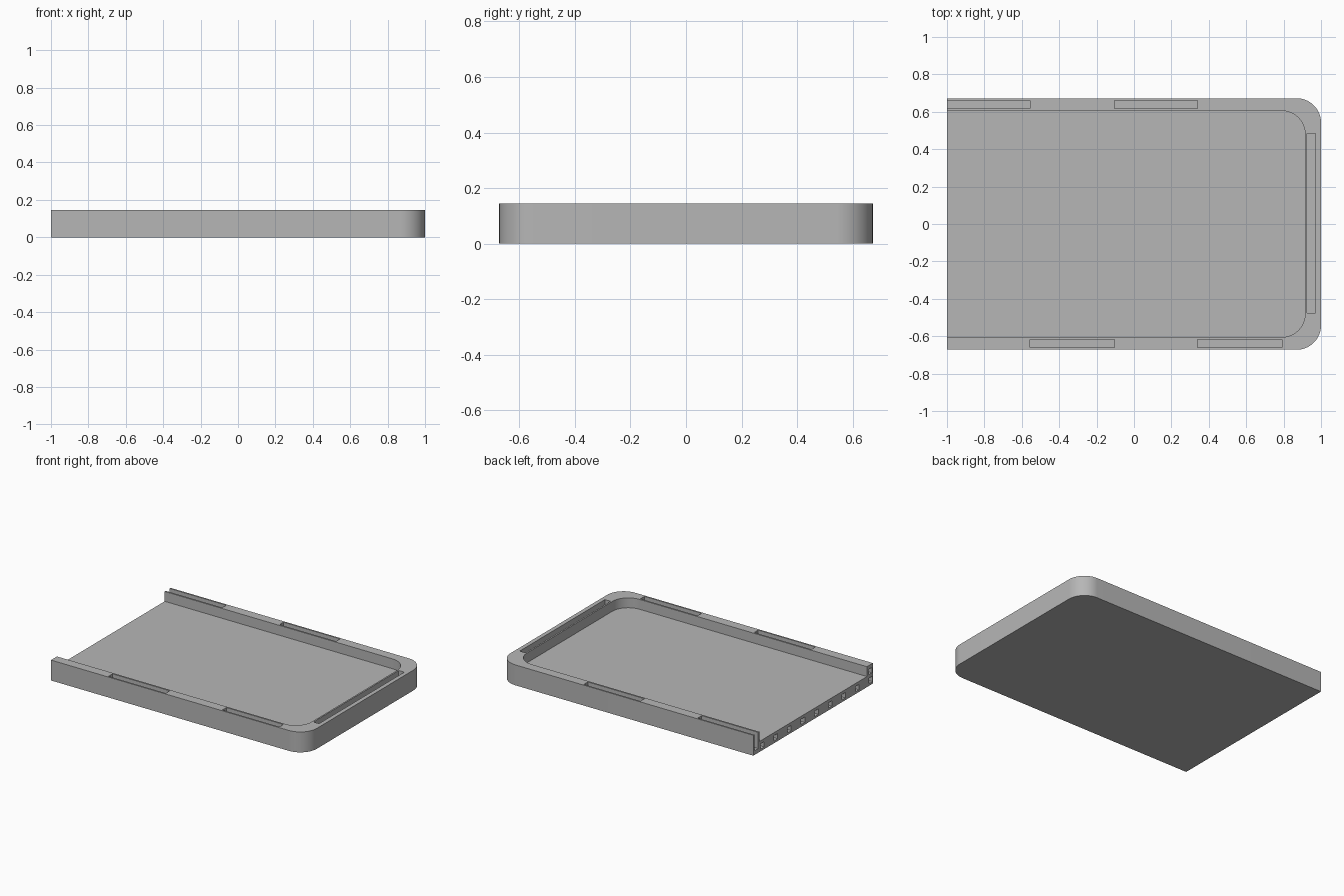
import bpy, bmesh, math

if "Cube" in bpy.data.objects:
    bpy.data.objects.remove(bpy.data.objects["Cube"])

HEIGHT, FLOOR, SLOT_FLOOR = 0.145, 0.075, 0.03

grey = bpy.data.materials.new("plain grey")
grey.use_nodes = True
grey.diffuse_color = (0.47, 0.47, 0.47, 1)
grey.node_tree.nodes["Principled BSDF"].inputs["Base Color"].default_value = (0.47, 0.47, 0.47, 1)


def add_prism(bm, points, z0, z1):
    """Closed prism over a counter-clockwise outline."""
    low = [bm.verts.new((x, y, z0)) for x, y in points]
    high = [bm.verts.new((x, y, z1)) for x, y in points]
    bm.faces.new(low[::-1])
    bm.faces.new(high)
    for i in range(len(points)):
        j = (i + 1) % len(points)
        bm.faces.new((low[i], low[j], high[j], high[i]))


def add_box(bm, x0, x1, y0, y1, z0, z1):
    add_prism(bm, [(x0, y0), (x1, y0), (x1, y1), (x0, y1)], z0, z1)


def half_rounded(x0, x1, half_y, radius, steps=24):
    """Rectangle with its two +x corners rounded."""
    points = [(x0, -half_y)]
    for side, start in ((-1, -90), (1, 0)):
        for i in range(steps + 1):
            a = math.radians(start + 90 * i / steps)
            points.append((x1 - radius + radius * math.cos(a),
                           side * (half_y - radius) + radius * math.sin(a)))
    return points + [(x0, half_y)]


def make_object(name, bm):
    mesh = bpy.data.meshes.new(name)
    bm.to_mesh(mesh)
    bm.free()
    mesh.materials.append(grey)
    obj = bpy.data.objects.new(name, mesh)
    bpy.context.collection.objects.link(obj)
    return obj


# Solid tray blank, open at the -x end
bm = bmesh.new()
add_prism(bm, half_rounded(-1, 1, 0.672, 0.13), 0, HEIGHT)
tray = make_object("tray_half", bm)

# Recess, rim slots and joint sockets
bm = bmesh.new()
add_prism(bm, half_rounded(-1.1, 0.915, 0.605, 0.125), FLOOR, 0.3)
for x0, x1, side in ((-1.1, -0.555, 1), (-0.105, 0.34, 1), (-0.555, -0.105, -1), (0.34, 0.79, -1)):
    y0, y1 = sorted((side * 0.617, side * 0.661))
    add_box(bm, x0, x1, y0, y1, SLOT_FLOOR, 0.3)
add_box(bm, 0.926, 0.97, -0.475, 0.483, SLOT_FLOOR, 0.3)
sockets = [(0.57 - 0.152 * i, 0.035) for i in range(9)] + [(-0.64, 0.1)]
for y, z in sockets:
    add_box(bm, -1.1, -0.95, y - 0.02, y + 0.02, z - 0.019, z + 0.019)
cutter = make_object("recess_cutter", bm)
cutter.hide_render = True

# Cut and finish the tray
cut = tray.modifiers.new("cut", 'BOOLEAN')
cut.operation = 'DIFFERENCE'
cut.solver = 'EXACT'
cut.object = cutter
bpy.ops.object.select_all(action='DESELECT')
tray.select_set(True)
bpy.context.view_layer.objects.active = tray
bpy.ops.object.modifier_apply(modifier=cut.name)
bpy.data.objects.remove(cutter)
bpy.ops.object.shade_smooth_by_angle(angle=math.radians(30))
